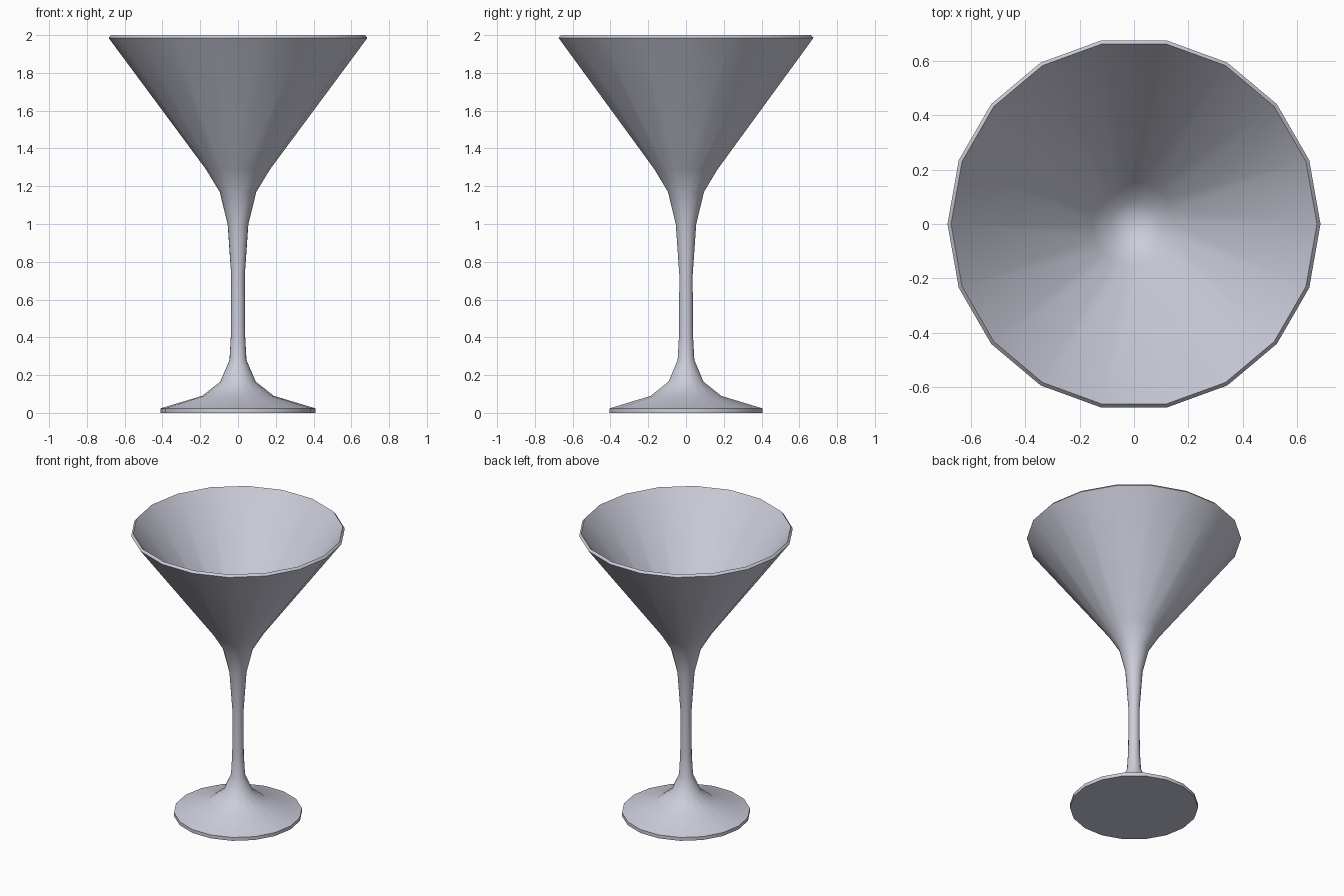
import bpy
import math

cube = bpy.data.objects.get("Cube")
if cube:
    bpy.data.objects.remove(cube, do_unlink=True)

SIDES = 18

# Pale glass colour
glass = bpy.data.materials.new("pale_glass")
colour = (0.60, 0.61, 0.70, 1)
glass.use_nodes = True
glass.diffuse_color = colour
glass.node_tree.nodes["Principled BSDF"].inputs["Base Color"].default_value = colour

# Half section (radius, height): foot, stem, outer bowl, rim, inner bowl
profile = [
    (0, 0), (0.41, 0), (0.41, 0.024), (0.19, 0.09), (0.094, 0.165),
    (0.045, 0.28), (0.037, 0.42), (0.036, 0.73), (0.055, 1.0),
    (0.097, 1.17), (0.17, 1.29), (0.685, 1.985),
    (0.672, 2.0), (0.155, 1.30), (0.085, 1.22), (0, 1.19),
]


def lathe(name, section, sides):
    """Revolve a section that starts and ends on the z axis."""
    verts, rings, faces = [], [], []
    for r, z in section:
        count = sides if r else 1
        start = len(verts)
        for i in range(count):
            a = math.tau * i / sides
            verts.append((r * math.cos(a), r * math.sin(a), z))
        rings.append([start + i % count for i in range(sides)])
    for low, high in zip(rings, rings[1:]):
        for i in range(sides):
            j = (i + 1) % sides
            loop = [low[i], low[j], high[j], high[i]]
            faces.append(list(dict.fromkeys(loop)))
    mesh = bpy.data.meshes.new(name)
    mesh.from_pydata(verts, [], faces)
    mesh.update()
    obj = bpy.data.objects.new(name, mesh)
    bpy.context.collection.objects.link(obj)
    return obj


goblet = lathe("stemmed_glass", profile, SIDES)
goblet.data.materials.append(glass)

# Smooth sides, crisp foot edge and rim
bpy.ops.object.select_all(action="DESELECT")
goblet.select_set(True)
bpy.context.view_layer.objects.active = goblet
bpy.ops.object.shade_smooth_by_angle(angle=math.radians(50))
